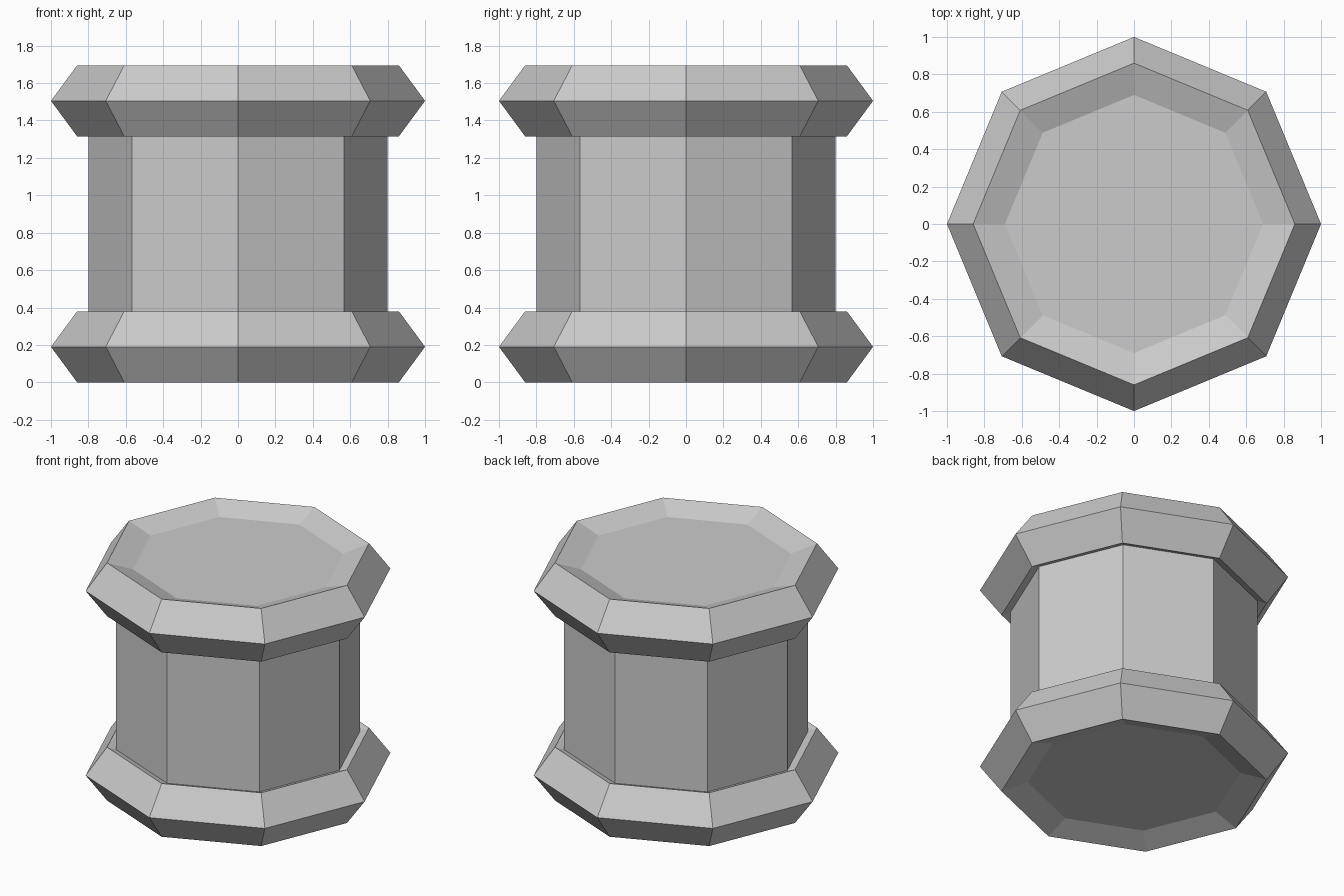
import bpy, bmesh
from math import cos, sin, pi

if "Cube" in bpy.data.objects:
    bpy.data.objects.remove(bpy.data.objects["Cube"])

SIDES = 8


def lathe(name, profile):
    """Revolve (radius, z) points into a flat-faced octagonal solid."""
    bm = bmesh.new()
    rings = [[bm.verts.new((r * cos(2 * pi * i / SIDES), r * sin(2 * pi * i / SIDES), z))
              for i in range(SIDES)] for r, z in profile]
    for low, high in zip(rings, rings[1:]):
        for i in range(SIDES):
            j = (i + 1) % SIDES
            bm.faces.new((low[i], low[j], high[j], high[i]))
    bm.faces.new(rings[0][::-1])
    bm.faces.new(rings[-1])
    bmesh.ops.recalc_face_normals(bm, faces=bm.faces)
    mesh = bpy.data.meshes.new(name)
    bm.to_mesh(mesh)
    bm.free()
    obj = bpy.data.objects.new(name, mesh)
    bpy.context.collection.objects.link(obj)
    return obj


# Flared end discs with shallow dished faces
flange = [(0.69, 0.06), (0.86, 0.0), (1.0, 0.19), (0.86, 0.38), (0.69, 0.32)]
for name, base in (("bottom_flange", 0.0), ("top_flange", 1.315)):
    lathe(name, [(r, z + base) for r, z in flange])

# Straight column, ends sunk into the dishes
lathe("column", [(0.8, 0.33), (0.8, 1.365)])
